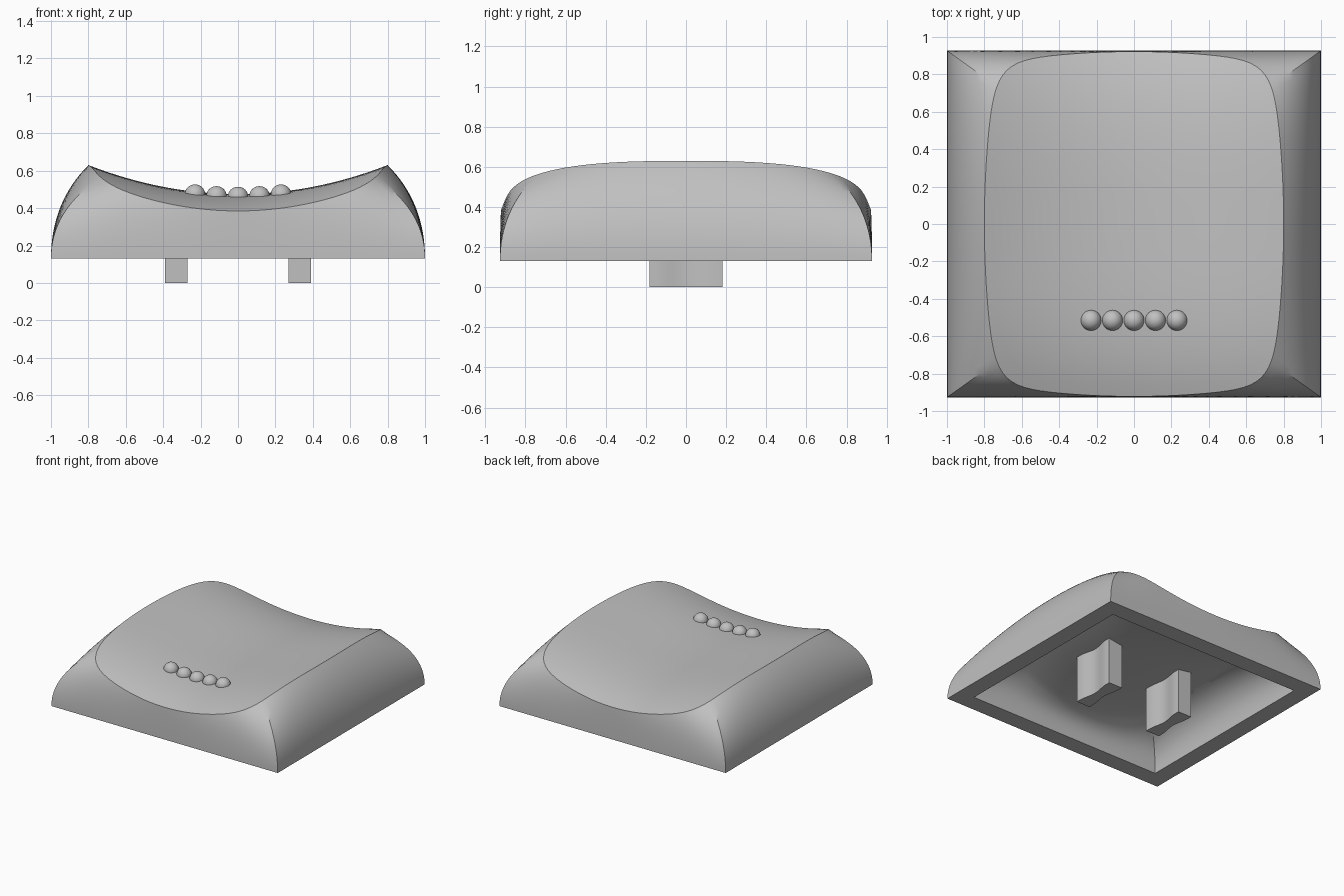
import bpy, bmesh, math

cube = bpy.data.objects.get("Cube")
if cube:
    bpy.data.objects.remove(cube, do_unlink=True)

grey = bpy.data.materials.new("plain_grey")
grey.use_nodes = True
GREY = (0.53, 0.53, 0.53, 1)
grey.diffuse_color = GREY
grey.node_tree.nodes["Principled BSDF"].inputs["Base Color"].default_value = GREY

BASE_Z = 0.13
WALL = 0.137      # shell thickness
SIDE = 40         # segments along each side of the cap
POWER = 10        # squareness of the dish rim


def finish(bm, name, angle=30):
    bmesh.ops.recalc_face_normals(bm, faces=bm.faces)
    mesh = bpy.data.meshes.new(name)
    bm.to_mesh(mesh)
    bm.free()
    obj = bpy.data.objects.new(name, mesh)
    bpy.context.collection.objects.link(obj)
    mesh.materials.append(grey)
    bpy.ops.object.select_all(action="DESELECT")
    obj.select_set(True)
    bpy.context.view_layer.objects.active = obj
    bpy.ops.object.shade_smooth_by_angle(angle=math.radians(angle))
    return obj


def dish_z(x, y):
    """Height of the saddle-shaped top."""
    return 0.475 + 0.242 * x * x - 0.12 * abs(y) ** 3.5


# Unit square outline, walked anticlockwise
square = []
for k in range(4):
    for i in range(SIDE):
        t = 2 * i / SIDE - 1
        square.append([(1, t), (-t, 1), (-1, -t), (t, -1)][k])


def rim_point(u, v, rim_x, rim_y):
    """Rounded rectangle whose sides bow outwards."""
    v *= 0.87
    f = (abs(u) ** POWER + abs(v) ** POWER) ** (-1 / POWER)
    s, t = u * f, v * f
    return s * rim_x * (1 - 0.088 * t * t), t * rim_y * (1 - 0.065 * s * s)


def skin_rings(half_x, half_y, rim_x, rim_y, drop, bulge):
    """Rings from the base rectangle up the bulging wall and into the dish."""
    base = [(u * half_x, v * half_y) for u, v in square]
    rim = [rim_point(u, v, rim_x, rim_y) for u, v in square]
    rings = []
    for step in range(17):
        t = step / 16
        a, b, c = (1 - t) ** 2, 2 * t * (1 - t), t * t
        ring = []
        for (bx, by), (rx, ry) in zip(base, rim):
            top = dish_z(rx, ry) - drop
            mid = BASE_Z + bulge * (top - BASE_Z)
            ring.append(((a + b) * bx + c * rx, (a + b) * by + c * ry,
                         a * BASE_Z + b * mid + c * top))
        rings.append(ring)
    for step in range(15, 0, -1):
        s = step / 16
        rings.append([(x * s, y * s, dish_z(x * s, y * s) - drop) for x, y in rim])
    return rings


# Hollow cap: coved inner skin, bottom lip and outer skin in one loft
outer = skin_rings(1.0, 0.927, 0.8, 0.922, 0, 0.6)
inner = skin_rings(1.0 - WALL, 0.925 - WALL, 0.64, 0.64, WALL, 0.85)
bm = bmesh.new()
loops = [[bm.verts.new(p) for p in ring] for ring in inner[::-1] + outer]
count = len(square)
for lower, upper in zip(loops, loops[1:]):
    for i in range(count):
        j = (i + 1) % count
        bm.faces.new((lower[i], lower[j], upper[j], upper[i]))
for loop, z in ((loops[0], dish_z(0, 0) - WALL), (loops[-1], dish_z(0, 0))):
    centre = bm.verts.new((0, 0, z))
    for i in range(count):
        bm.faces.new((loop[i], loop[(i + 1) % count], centre))
finish(bm, "cap_shell")

# Two waisted mounting posts under the cap
for side, label in ((1, "left"), (-1, "right")):
    bm = bmesh.new()
    edge = []
    for i in range(25):
        y = -0.183 + 0.366 * i / 24
        waist = 0.02 * (0.5 + 0.5 * math.cos(math.pi * min(abs(y) / 0.15, 1)))
        edge.append((0.06 - waist, y))
    outline = edge + [(-x, y) for x, y in reversed(edge)]
    face = bm.faces.new([bm.verts.new((side * 0.33 + x, y, 0)) for x, y in outline])
    up = bmesh.ops.extrude_face_region(bm, geom=[face])["geom"]
    bmesh.ops.translate(bm, vec=(0, 0, 0.38),
                        verts=[g for g in up if isinstance(g, bmesh.types.BMVert)])
    finish(bm, label + "_post")

# Row of touch beads near the front of the dish
for n in range(-2, 3):
    x, y = n * 0.115, -0.515
    bm = bmesh.new()
    bmesh.ops.create_uvsphere(bm, u_segments=32, v_segments=16, radius=0.055)
    bmesh.ops.translate(bm, vec=(x, y, dish_z(x, y) - 0.004), verts=bm.verts)
    finish(bm, "bead_%d" % (n + 3))
